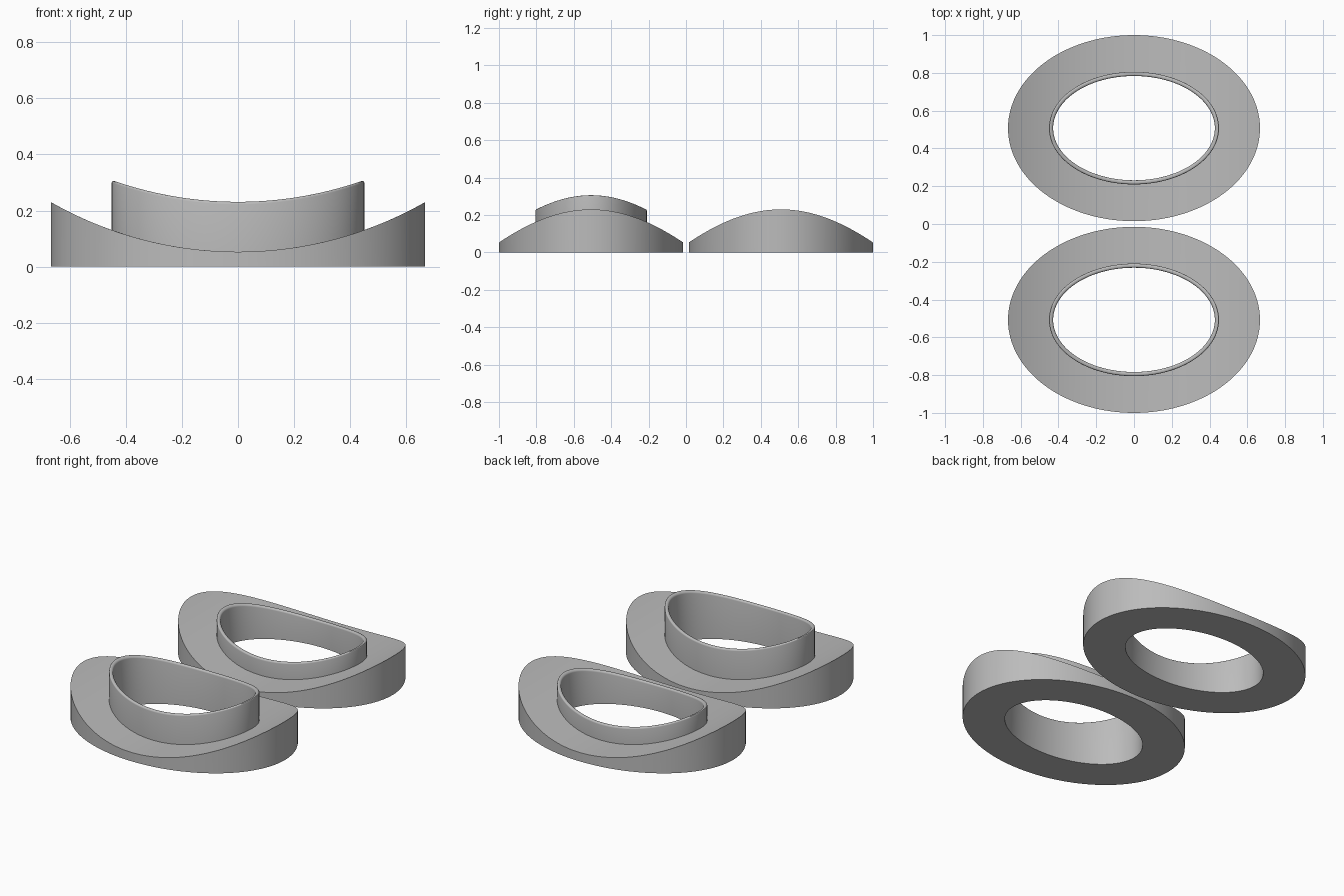
import bpy, bmesh, math

cube = bpy.data.objects.get("Cube")
if cube:
    bpy.data.objects.remove(cube)

SEGMENTS = 160
SADDLE_RADIUS = 1.345
BASE_Z = 0.053
OUTER = (0.667, 0.4925)
COLLAR = (0.45, 0.298)
WALL = 0.022
FILLET = 0.009


def material(name, value):
    mat = bpy.data.materials.new(name)
    mat.use_nodes = True
    color = (value, value, value, 1)
    mat.diffuse_color = color
    mat.node_tree.nodes["Principled BSDF"].inputs["Base Color"].default_value = color
    return mat


def saddle(x):
    """Height of the cylindrical upper surface."""
    return BASE_Z + SADDLE_RADIUS - math.sqrt(SADDLE_RADIUS ** 2 - x * x)


def oval_ring(name, y, collar_height, mat):
    # Cross-section: half width, half depth, lift above the saddle (None = floor)
    section = [(*OUTER, None)]
    for i in range(9):
        t = i / 8
        a, b = (o + (c - o) * t for o, c in zip(OUTER, COLLAR))
        section.append((a, b, 0))

    # Collar wall with a rounded rim
    def inset(d, lift):
        section.append((COLLAR[0] - d, COLLAR[1] - d, lift))
    for side in (0, 1):
        for i in range(5):
            angle = math.pi / 2 * (i / 4 + side)
            middle = WALL - FILLET if side else FILLET
            inset(middle - FILLET * math.cos(angle),
                  collar_height - FILLET + FILLET * math.sin(angle))
    inset(WALL, None)

    bm = bmesh.new()
    loops = []
    for a, b, lift in section:
        loop = []
        for k in range(SEGMENTS):
            angle = 2 * math.pi * k / SEGMENTS
            x = a * math.cos(angle)
            z = 0 if lift is None else saddle(x) + lift
            loop.append(bm.verts.new((x, b * math.sin(angle), z)))
        loops.append(loop)

    # Bridge every loop to the next; the last one closes the flat underside
    for i, low in enumerate(loops):
        high = loops[(i + 1) % len(loops)]
        for k in range(SEGMENTS):
            n = (k + 1) % SEGMENTS
            bm.faces.new((low[k], low[n], high[n], high[k]))
    bmesh.ops.recalc_face_normals(bm, faces=bm.faces)
    mesh = bpy.data.meshes.new(name)
    bm.to_mesh(mesh)
    bm.free()
    mesh.materials.append(mat)
    obj = bpy.data.objects.new(name, mesh)
    obj.location.y = y
    bpy.context.collection.objects.link(obj)
    bpy.ops.object.select_all(action='DESELECT')
    obj.select_set(True)
    bpy.context.view_layer.objects.active = obj
    bpy.ops.object.shade_smooth_by_angle(angle=math.radians(30))


grey = material("plain grey", 0.5)
oval_ring("front_tall_collar_ring", -0.5075, 0.178, grey)
oval_ring("back_short_collar_ring", 0.5075, 0.1, grey)
